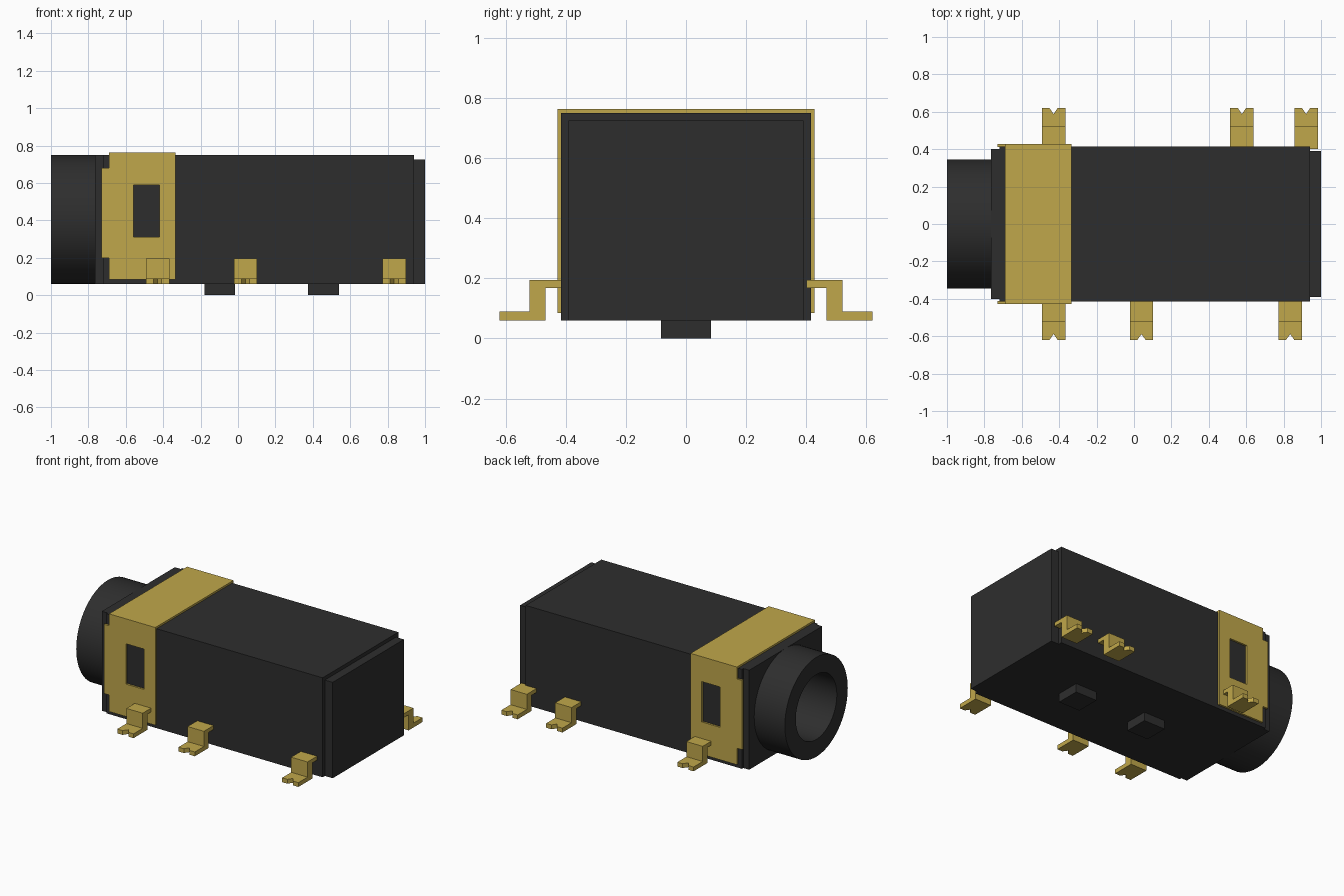
import bpy, bmesh, math
from mathutils import Vector, Matrix

if "Cube" in bpy.data.objects:
    bpy.data.objects.remove(bpy.data.objects["Cube"])


def material(name, rgb, rough, metal=0.0):
    m = bpy.data.materials.new(name)
    m.use_nodes = True
    m.diffuse_color = (*rgb, 1)
    bsdf = next(n for n in m.node_tree.nodes if n.type == 'BSDF_PRINCIPLED')
    bsdf.inputs["Base Color"].default_value = (*rgb, 1)
    bsdf.inputs["Roughness"].default_value = rough
    bsdf.inputs["Metallic"].default_value = metal
    return m


BLACK = material("black plastic", (0.027, 0.027, 0.027), 0.6)
GOLD = material("gold metal", (0.53, 0.39, 0.07), 0.5)


def finish(name, bm, mat):
    bmesh.ops.recalc_face_normals(bm, faces=bm.faces)
    mesh = bpy.data.meshes.new(name)
    bm.to_mesh(mesh)
    bm.free()
    mesh.materials.append(mat)
    ob = bpy.data.objects.new(name, mesh)
    bpy.context.collection.objects.link(ob)
    return ob


def add_prism(bm, points, offset):
    """Extrude a closed outline of 3D points along an offset vector."""
    face = bm.faces.new([bm.verts.new(p) for p in points])
    ext = bmesh.ops.extrude_face_region(bm, geom=[face], use_keep_orig=True)
    verts = [g for g in ext["geom"] if isinstance(g, bmesh.types.BMVert)]
    bmesh.ops.translate(bm, verts=verts, vec=Vector(offset))


def add_box(bm, x, y, z):
    add_prism(bm, [(x[0], y[0], z[0]), (x[1], y[0], z[0]),
                   (x[1], y[1], z[0]), (x[0], y[1], z[0])], (0, 0, z[1] - z[0]))


def box(name, x, y, z, mat):
    bm = bmesh.new()
    add_box(bm, x, y, z)
    return finish(name, bm, mat)


def activate(ob):
    bpy.ops.object.select_all(action='DESELECT')
    ob.select_set(True)
    bpy.context.view_layer.objects.active = ob


def cut(ob, cutter):
    mod = ob.modifiers.new("cut", 'BOOLEAN')
    mod.operation = 'DIFFERENCE'
    mod.solver = 'EXACT'
    mod.object = cutter
    activate(ob)
    bpy.ops.object.modifier_apply(modifier=mod.name)


AXIS_Z = 0.405   # height of the socket axis
BORE = 0.225

# Housing: main block, front flange, rear cap
housing = box("housing", (-0.72, 0.94), (-0.415, 0.415), (0.06, 0.75), BLACK)
flange = box("front_flange", (-0.765, -0.72), (-0.4, 0.4), (0.06, 0.75), BLACK)
box("rear_cap", (0.94, 1.0), (-0.39, 0.39), (0.06, 0.725), BLACK)

# Locating pegs underneath
for name, x in (("front_peg", (-0.18, -0.015)), ("rear_peg", (0.375, 0.54))):
    box(name, x, (-0.083, 0.083), (0, 0.06), BLACK)

# Socket bore through the flange and into the housing
bm = bmesh.new()
bmesh.ops.create_cone(bm, cap_ends=True, segments=64, radius1=BORE, radius2=BORE, depth=1.5,
                      matrix=Matrix.Translation((-0.15, 0, AXIS_Z)) @ Matrix.Rotation(math.pi / 2, 4, 'Y'))
bore = finish("bore_cutter", bm, BLACK)
bore.hide_render = True
for ob in (housing, flange):
    cut(ob, bore)
bpy.data.objects.remove(bore)

# Round barrel: a ring section spun about the socket axis
bm = bmesh.new()
section = [(-1, BORE), (-1, 0.345), (-0.765, 0.345), (-0.765, BORE)]
verts = [bm.verts.new((x, 0, AXIS_Z + r)) for x, r in section]
edges = [bm.edges.new((verts[i], verts[(i + 1) % 4])) for i in range(4)]
bmesh.ops.spin(bm, geom=verts + edges, cent=(0, 0, AXIS_Z), axis=(1, 0, 0),
               angle=math.tau, steps=64)
bmesh.ops.remove_doubles(bm, verts=bm.verts, dist=1e-4)
barrel = finish("barrel", bm, BLACK)
activate(barrel)
bpy.ops.object.shade_smooth_by_angle(angle=math.radians(35))

# Metal clip: a U-shaped band with a window in each side
outline = [(-0.428, 0.085), (-0.428, 0.763), (0.428, 0.763), (0.428, 0.085),
           (0.414, 0.085), (0.414, 0.749), (-0.414, 0.749), (-0.414, 0.085)]
bm = bmesh.new()
add_prism(bm, [(-0.69, y, z) for y, z in outline], (0.355, 0, 0))
clip = finish("metal_clip", bm, GOLD)
window = box("window_cutter", (-0.56, -0.42), (-0.6, 0.6), (0.31, 0.59), GOLD)
window.hide_render = True
cut(clip, window)
bpy.data.objects.remove(window)

# Tabs on the front edge of the clip
for side, s in (("left", 1), ("right", -1)):
    ys = sorted((s * 0.412, s * 0.428))
    box("clip_tab_" + ("back" if s > 0 else "front"), (-0.73, -0.69), ys, (0.2, 0.68), GOLD)


def pin(name, cx, s):
    """Bent terminal with a notched foot; s is the side of the housing."""
    w = 0.0625
    bracket = [(0.40, 0.195), (0.52, 0.195), (0.52, 0.09),
               (0.467, 0.09), (0.467, 0.168), (0.40, 0.168)]
    foot = [(-w, 0.467), (w, 0.467), (w, 0.62), (0.022, 0.62),
            (0, 0.588), (-0.022, 0.62), (-w, 0.62)]
    bm = bmesh.new()
    add_prism(bm, [(cx - w, s * y, z) for y, z in bracket], (2 * w, 0, 0))
    add_prism(bm, [(cx + x, s * y, 0.06) for x, y in foot], (0, 0, 0.03))
    finish(name, bm, GOLD)


# Three terminals along each side
for i, x in enumerate((-0.43, 0.04, 0.835)):
    pin(f"front_pin_{i + 1}", x, -1)
for i, x in enumerate((-0.43, 0.577, 0.92)):
    pin(f"back_pin_{i + 1}", x, 1)
